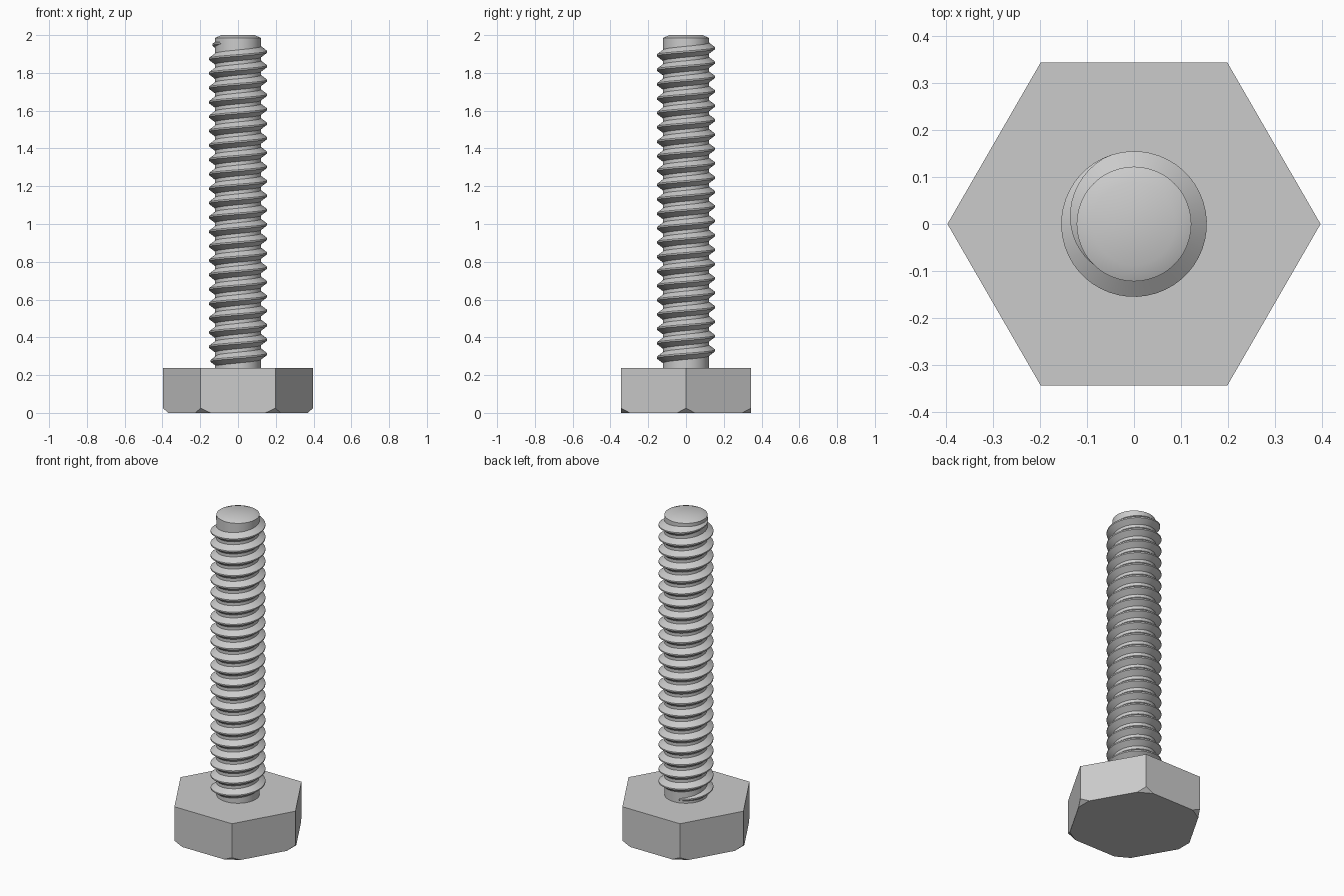
import bpy, bmesh
from math import sin, cos, pi, radians
from mathutils import Vector

cube = bpy.data.objects.get("Cube")
if cube:
    bpy.data.objects.remove(cube, do_unlink=True)

# One plain grey metal
steel = bpy.data.materials.new("grey steel")
steel.use_nodes = True
grey = (0.6, 0.6, 0.6, 1)
steel.diffuse_color = grey
steel.node_tree.nodes["Principled BSDF"].inputs["Base Color"].default_value = grey

HEAD_R, HEAD_H = 0.397, 0.237
CORE_R, CREST_R = 0.122, 0.155
PITCH, SEG = 0.0762, 48


def finish(name, bm, smooth=True):
    bmesh.ops.recalc_face_normals(bm, faces=bm.faces)
    mesh = bpy.data.meshes.new(name)
    bm.to_mesh(mesh)
    bm.free()
    mesh.materials.append(steel)
    ob = bpy.data.objects.new(name, mesh)
    bpy.context.collection.objects.link(ob)
    if smooth:
        bpy.ops.object.select_all(action='DESELECT')
        ob.select_set(True)
        bpy.context.view_layer.objects.active = ob
        bpy.ops.object.shade_smooth_by_angle(angle=radians(30))
    return ob


def ring(bm, r, z, n):
    return [bm.verts.new((r * cos(2 * pi * i / n), r * sin(2 * pi * i / n), z))
            for i in range(n)]


def bridge(bm, a, b):
    n = len(a)
    for i in range(n):
        bm.faces.new((a[i], a[(i + 1) % n], b[(i + 1) % n], b[i]))


def lathe(bm, profile, n):
    rings = [ring(bm, r, z, n) for r, z in profile]
    for a, b in zip(rings, rings[1:]):
        bridge(bm, a, b)
    bm.faces.new(rings[0])
    bm.faces.new(rings[-1])


# Hexagonal head with its lower corners cut off
bm = bmesh.new()
lathe(bm, [(HEAD_R, 0), (HEAD_R, HEAD_H)], 6)
bmesh.ops.recalc_face_normals(bm, faces=bm.faces)
for k in range(6):
    out = Vector((cos(k * pi / 3), sin(k * pi / 3), 0))
    cut = bmesh.ops.bisect_plane(
        bm, geom=bm.verts[:] + bm.edges[:] + bm.faces[:],
        plane_co=out * 0.37, plane_no=out - Vector((0, 0, 1.08)), clear_outer=True)
    rim = [g for g in cut["geom_cut"] if isinstance(g, bmesh.types.BMEdge)]
    bmesh.ops.holes_fill(bm, edges=rim, sides=0)
finish("hex_head", bm, smooth=False)

# Plain core with a chamfered tip
bm = bmesh.new()
lathe(bm, [(CORE_R, HEAD_H - 0.04), (CORE_R, 1.985), (0.088, 2.0)], SEG)
finish("shank_core", bm)

# Right-handed thread ridge that fades into the core at both ends
bm = bmesh.new()
END, TURNS, FADE = radians(235), 22.4, 0.34
steps = int(TURNS * SEG)
prev = None
for i in range(steps + 1):
    left = (steps - i) / SEG
    ang = END - 2 * pi * left
    z = 1.95 + PITCH * (ang - pi) / (2 * pi)
    grow = min(1, left / FADE, i / SEG / FADE)
    base = CORE_R - 0.003
    tip = base + (CREST_R - base) * max(grow, 0.02)
    half = 0.006 + 0.025 * grow
    section = [(base, -half), (tip, -0.004), (tip, 0.004), (base, half)]
    cur = [bm.verts.new((r * cos(ang), r * sin(ang), z + dz)) for r, dz in section]
    if prev:
        bridge(bm, prev, cur)
    else:
        bm.faces.new(cur)
    prev = cur
bm.faces.new(prev)
finish("screw_thread", bm)
